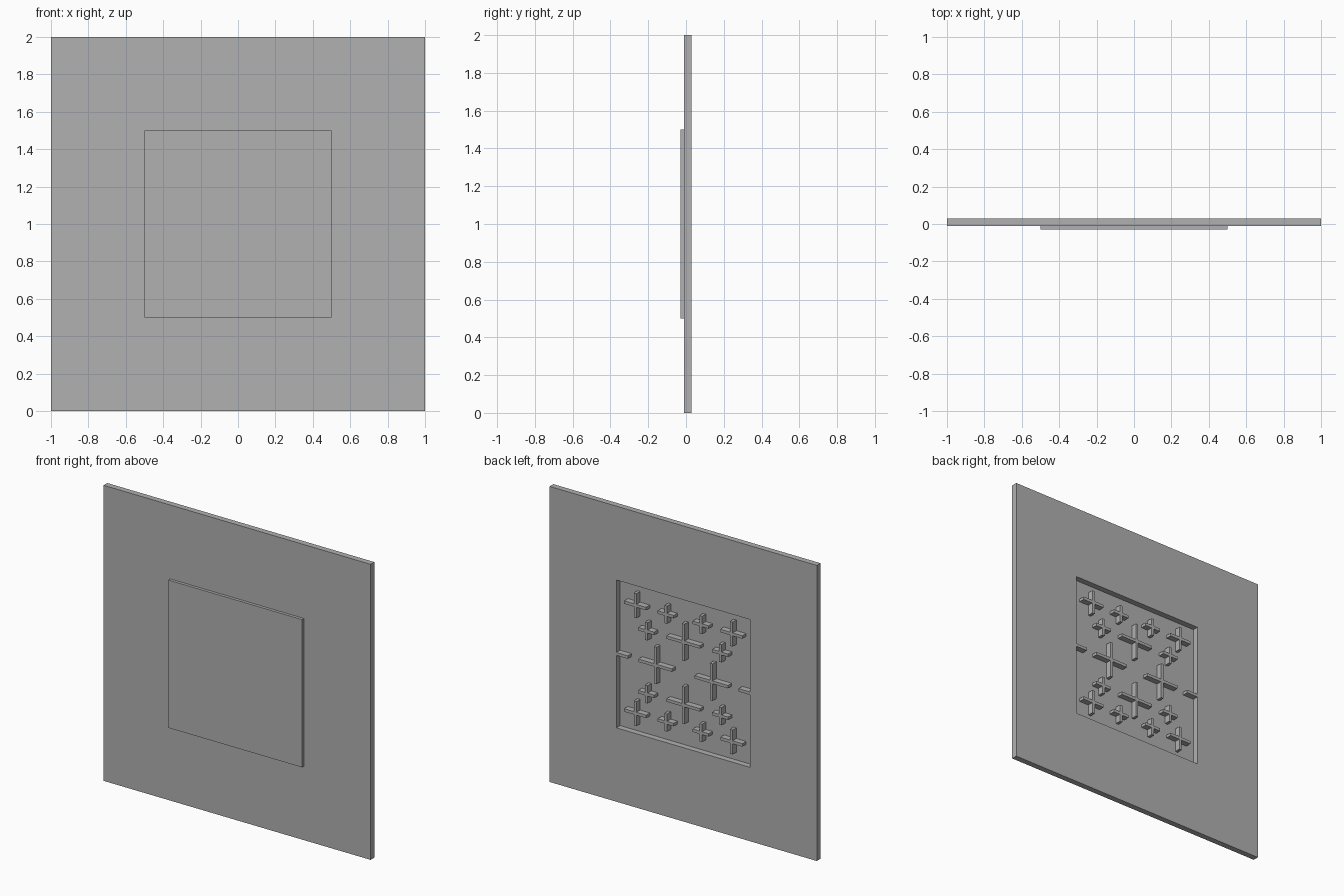
import bpy, bmesh

if "Cube" in bpy.data.objects:
    bpy.data.objects.remove(bpy.data.objects["Cube"])

BACK, SEAT, FRONT = 0.03, -0.01, -0.03   # plate back, plate front / recess floor, panel front
RIB_TOP = 0.03                           # raised crosses reach the plate back
W = 0.01                                 # half width of a cross bar

grey = bpy.data.materials.new("dark_grey")
grey.diffuse_color = (0.44, 0.44, 0.44, 1)
grey.use_nodes = True
grey.node_tree.nodes["Principled BSDF"].inputs["Base Color"].default_value = grey.diffuse_color


def finish(name, bm):
    bmesh.ops.recalc_face_normals(bm, faces=bm.faces[:])
    mesh = bpy.data.meshes.new(name)
    bm.to_mesh(mesh)
    bm.free()
    mesh.materials.append(grey)
    obj = bpy.data.objects.new(name, mesh)
    bpy.context.collection.objects.link(obj)
    return obj


def prism(name, outline, y0, y1):
    """Extrude an x/z outline from y0 to y1."""
    bm = bmesh.new()
    a = [bm.verts.new((x, y0, z)) for x, z in outline]
    b = [bm.verts.new((x, y1, z)) for x, z in outline]
    bm.faces.new(a)
    bm.faces.new(b[::-1])
    n = len(a)
    for i in range(n):
        j = (i + 1) % n
        bm.faces.new((a[i], a[j], b[j], b[i]))
    return finish(name, bm)


def rect(x0, x1, z0, z1):
    return [(x0, z0), (x1, z0), (x1, z1), (x0, z1)]


def cross(name, cx, cz, length):
    r = length / 2
    arm = [(W, W), (W, r), (-W, r)]      # one quarter of the outline
    pts = []
    for _ in range(4):
        pts += [(cx + x, cz + z) for x, z in arm]
        arm = [(-z, x) for x, z in arm]
    prism(name, pts, SEAT, RIB_TOP)


# wall plate with a square opening
bm = bmesh.new()
loops = [[bm.verts.new((x, y, z)) for x, z in rect(-h, h, 1 - h, 1 + h)]
         for h, y in ((1, SEAT), (1, BACK), (0.5, BACK), (0.5, SEAT))]
for k in range(4):
    p, q = loops[k], loops[(k + 1) % 4]
    for i in range(4):
        j = (i + 1) % 4
        bm.faces.new((p[i], p[j], q[j], q[i]))
finish("wall_plate", bm)

# panel covering the opening from the front
prism("front_panel", rect(-0.5, 0.5, 0.5, 1.5), FRONT, SEAT)

# crosses raised from the recess floor
for sx in (-1, 1):
    for sz in (-1, 1):
        cross("corner_cross", sx * 0.36, 1 + sz * 0.365, 0.165)
        cross("edge_cross", sx * 0.131, 1 + sz * 0.365, 0.12)
        cross("inner_cross", sx * 0.277, 1 + sz * 0.213, 0.12)
    cross("large_cross_side", sx * 0.21, 1, 0.25)
    cross("large_cross_middle", 0, 1 + sx * 0.213, 0.25)
    # bar running out of the side wall of the recess
    prism("side_bar", rect(*sorted((sx * 0.415, sx * 0.5)), 1 - W, 1 + W), SEAT, RIB_TOP)
